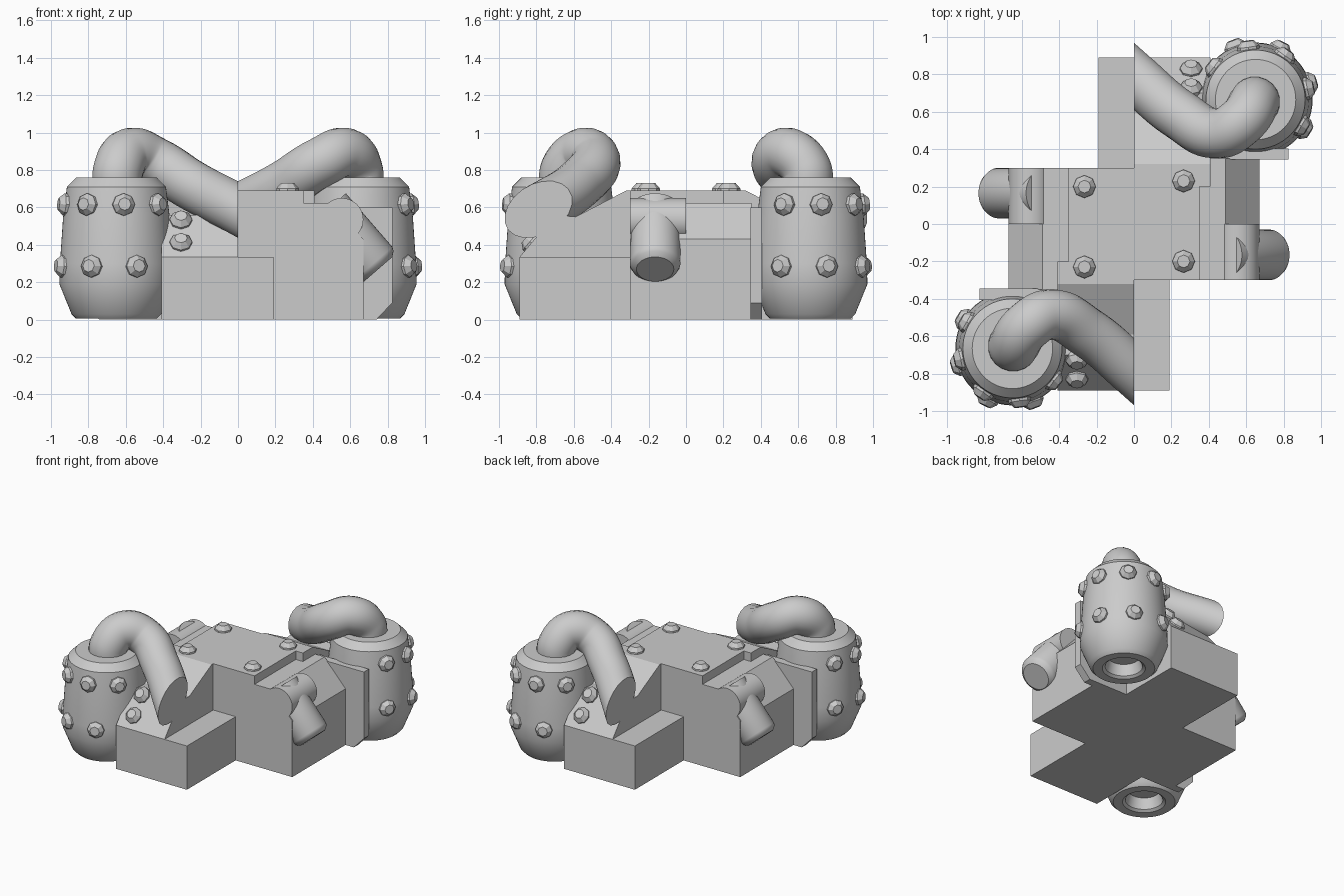
import bpy, bmesh, math
from mathutils import Matrix, Vector

if "Cube" in bpy.data.objects:
    bpy.data.objects.remove(bpy.data.objects["Cube"])

HALF_TURN = Matrix.Rotation(math.pi, 4, 'Z')


def place(name, bm, smooth=False, twin=True):
    """Make the part, plus its half-turn twin on the other side."""
    bmesh.ops.recalc_face_normals(bm, faces=bm.faces)
    me = bpy.data.meshes.new(name)
    bm.to_mesh(me)
    bm.free()
    for i in range(2 if twin else 1):
        ob = bpy.data.objects.new(name + ("_b" if i else ""), me.copy() if i else me)
        bpy.context.collection.objects.link(ob)
        if i:
            ob.data.transform(HALF_TURN)
        if smooth:
            bpy.ops.object.select_all(action='DESELECT')
            ob.select_set(True)
            bpy.context.view_layer.objects.active = ob
            bpy.ops.object.shade_smooth_by_angle(angle=math.radians(30))


def prism(name, pts, axis, a, b, twin=True):
    """Extrude a flat profile along x or y from a to b."""
    bm = bmesh.new()
    put = (lambda p, t: (t, p[0], p[1])) if axis == 'x' else (lambda p, t: (p[0], t, p[1]))
    lo = [bm.verts.new(put(p, a)) for p in pts]
    hi = [bm.verts.new(put(p, b)) for p in pts]
    bm.faces.new(lo)
    bm.faces.new(hi)
    n = len(pts)
    for i in range(n):
        j = (i + 1) % n
        bm.faces.new((lo[i], lo[j], hi[j], hi[i]))
    place(name, bm, twin=twin)


def lathe(name, profile, base, axis, segs=48):
    """Revolve (radius, height) points about an axis starting at base."""
    bm = bmesh.new()
    rings = [[bm.verts.new((r * math.cos(2 * math.pi * k / segs),
                            r * math.sin(2 * math.pi * k / segs), h))
              for k in range(segs)] for r, h in profile]
    for a, b in zip(rings, rings[1:]):
        for k in range(segs):
            j = (k + 1) % segs
            bm.faces.new((a[k], a[j], b[j], b[k]))
    bm.faces.new(rings[0])
    bm.faces.new(rings[-1])
    rot = Vector(axis).to_track_quat('Z', 'Y').to_matrix().to_4x4()
    bm.transform(Matrix.Translation(base) @ rot)
    place(name, bm, smooth=segs > 8)


def rivet(base, normal):
    lathe("rivet", [(.062, -.02), (.06, .012), (.034, .042)], base, normal, 8)


# central hull and the two sloped side shoulders
prism("hull_centre", [(-.35, 0), (.35, 0), (.35, .69), (-.35, .69)], 'y', -.3, .3, False)
prism("side_shoulder", [(0, 0), (.67, 0), (.67, .43), (.49, .625), (0, .625)], 'y', -.3, .35)

# end arms: low step and raised wedge block
prism("arm_step", [(-.89, 0), (-.2, 0), (-.2, .335), (-.89, .335)], 'x', -.41, .19)
prism("arm_wedge", [(-.89, .3), (-.89, .335), (-.70, .56), (-.59, .55), (-.32, .69),
                    (-.2, .69), (-.2, .3)], 'x', -.41, 0)

# bracket plate between shoulder and barrel
prism("bracket_plate", [(-.35, 0), (-.74, 0), (-.825, .09), (-.825, .6), (-.35, .6)],
      'y', -.405, -.345)

# barrels with hollow underside
C = Vector((-.65, -.665, 0))
lathe("barrel", [(.11, .1), (.13, .02), (.15, .005), (.215, .005), (.24, .03), (.305, .19),
                 (.302, .3), (.285, .55), (.265, .71), (.215, .76), (.12, .76)],
      C, (0, 0, 1), 64)

# barrel rivets in two staggered rows
for z, r, angles in ((.615, .275, (150, 192, 236, 278, 322)), (.285, .298, (149, 197, 244, 291))):
    for a in angles:
        d = Vector((math.cos(math.radians(a)), math.sin(math.radians(a)), .08))
        rivet(C + Vector((d.x * r, d.y * r, z)), d)

# rivets on the deck and the wedge
for x, y in ((-.265, .2), (-.265, -.23)):
    rivet((x, y, .69), (0, 0, 1))
for y, z in ((-.725, .53), (-.825, .41)):
    rivet((-.305, y, z), (0, -.76, .64))

# side pipes: cross tube plus downward spout
lathe("cross_tube", [(.115, 0), (.115, .3)], (.555, -.3, .535), (0, 1, 0))
down = Vector((.655, 0, -.755))
lathe("side_spout", [(.135, 0), (.135, .38), (.125, .4), (.1, .42)],
      Vector((.75, -.165, .27)) - down * .42, down)

# curved hoses, cut flat at the middle plane
cu = bpy.data.curves.new("hose_path", 'CURVE')
cu.dimensions = '3D'
cu.bevel_depth = .135
cu.bevel_resolution = 8
cu.resolution_u = 12
cu.use_fill_caps = True
path = [(-.645, -.65, .7), (-.64, -.645, .8), (-.575, -.55, .89), (-.45, -.485, .845),
        (-.25, -.58, .72), (0, -.79, .59), (.2, -.97, .48)]
sp = cu.splines.new('BEZIER')
sp.bezier_points.add(len(path) - 1)
for p, co in zip(sp.bezier_points, path):
    p.co = co
    p.handle_left_type = p.handle_right_type = 'AUTO'
tmp = bpy.data.objects.new("hose_path", cu)
bpy.context.collection.objects.link(tmp)
bpy.context.view_layer.update()
me = bpy.data.meshes.new_from_object(tmp.evaluated_get(bpy.context.evaluated_depsgraph_get()))
bpy.data.objects.remove(tmp)
bm = bmesh.new()
bm.from_mesh(me)
bmesh.ops.remove_doubles(bm, verts=bm.verts, dist=.0005)
cut = bmesh.ops.bisect_plane(bm, geom=bm.verts[:] + bm.edges[:] + bm.faces[:],
                             plane_co=(0, 0, 0), plane_no=(1, 0, 0), clear_outer=True)
bmesh.ops.holes_fill(bm, edges=[e for e in bm.edges if e.is_boundary])
place("hose", bm, smooth=True)
